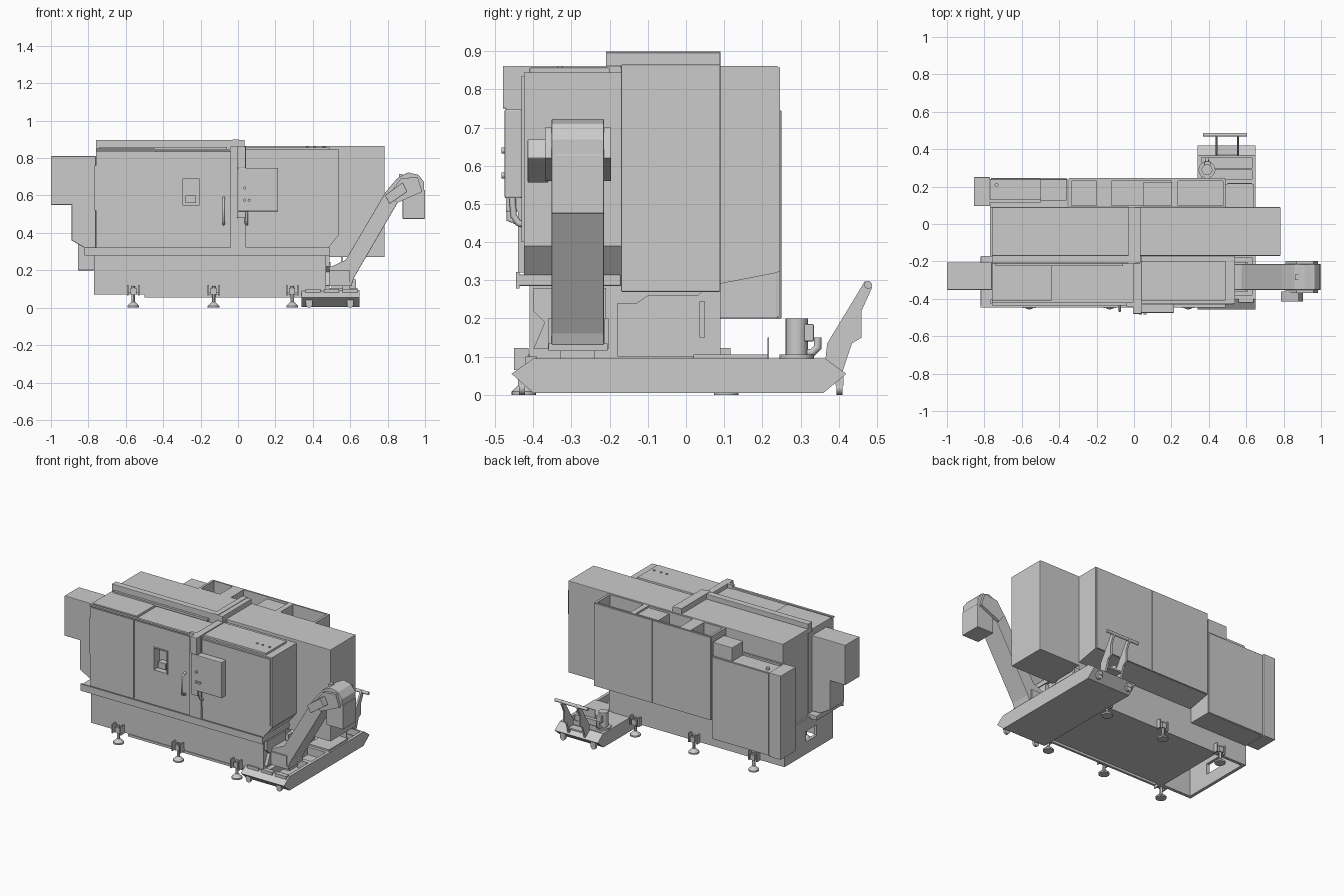
import bpy, bmesh, math
from mathutils import Vector

if "Cube" in bpy.data.objects:
    bpy.data.objects.remove(bpy.data.objects["Cube"])


def finish(name, bm, bevel=0.0):
    bmesh.ops.recalc_face_normals(bm, faces=bm.faces)
    me = bpy.data.meshes.new(name)
    bm.to_mesh(me)
    bm.free()
    ob = bpy.data.objects.new(name, me)
    bpy.context.collection.objects.link(ob)
    if bevel:
        m = ob.modifiers.new("bevel", "BEVEL")
        m.width, m.segments, m.limit_method = bevel, 2, "ANGLE"
    return ob


def box(name, x0, x1, y0, y1, z0, z1, bevel=0.0):
    bm = bmesh.new()
    bmesh.ops.create_cube(bm, size=1)
    for v in bm.verts:
        v.co = ((x0 + x1) / 2 + v.co.x * (x1 - x0), (y0 + y1) / 2 + v.co.y * (y1 - y0),
                (z0 + z1) / 2 + v.co.z * (z1 - z0))
    return finish(name, bm, bevel)


def prism(name, pts, a, b, axis, bevel=0.0):
    """Extrude a profile: axis 'x' takes (y, z) points, axis 'y' takes (x, z) points."""
    bm = bmesh.new()
    co = (lambda p, t: (t, p[0], p[1])) if axis == "x" else (lambda p, t: (p[0], t, p[1]))
    face = bm.faces.new([bm.verts.new(co(p, a)) for p in pts])
    new = bmesh.ops.extrude_face_region(bm, geom=[face])["geom"]
    d = Vector(co((0, 0), b - a))
    bmesh.ops.translate(bm, vec=d, verts=[v for v in new if isinstance(v, bmesh.types.BMVert)])
    return finish(name, bm, bevel)


def rod(name, p, q, r1, r2=None, seg=20):
    p, q = Vector(p), Vector(q)
    bm = bmesh.new()
    bmesh.ops.create_cone(bm, cap_ends=True, segments=seg, radius1=r1,
                          radius2=r1 if r2 is None else r2, depth=(q - p).length)
    rot = (q - p).to_track_quat("Z", "Y")
    for v in bm.verts:
        v.co = rot @ v.co + (p + q) / 2
    ob = finish(name, bm)
    bpy.ops.object.select_all(action="DESELECT")
    bpy.context.view_layer.objects.active = ob
    ob.select_set(True)
    bpy.ops.object.shade_smooth_by_angle()
    return ob


def tube(name, pts, r):
    cu = bpy.data.curves.new(name, "CURVE")
    cu.dimensions, cu.bevel_depth, cu.bevel_resolution, cu.use_fill_caps = "3D", r, 3, True
    sp = cu.splines.new("POLY")
    sp.points.add(len(pts) - 1)
    for s, p in zip(sp.points, pts):
        s.co = (*p, 1)
    ob = bpy.data.objects.new(name, cu)
    bpy.context.collection.objects.link(ob)


def cut(ob, *dims):
    c = box("cutter", *dims)
    m = ob.modifiers.new("cut", "BOOLEAN")
    m.operation, m.object, m.solver = "DIFFERENCE", c, "EXACT"
    bpy.context.view_layer.objects.active = ob
    bpy.ops.object.modifier_apply(modifier=m.name)
    bpy.data.objects.remove(c)


# machine bed with a sump opening and a window in the left end
bed = prism("machine_bed", [(-.41, .07), (.09, .07), (.09, .3), (-.41, .3)], -.77, .47, "x")
cut(bed, -.75, -.55, -.39, .07, .05, .26)
cut(bed, -.8, -.72, -.24, -.13, .15, .22)
prism("bed_right_end", [(-.18, .1), (.09, .1), (.09, .28), (.05, .28), (.03, .26), (-.1, .26),
                        (-.13, .24), (-.18, .24)], .46, .49, "x")
prism("bed_front_end", [(-.4, .12), (-.21, .12), (-.21, .28), (-.4, .28), (-.4, .22), (-.37, .19)],
      .46, .49, "x")
# chip tray ledge
box("tray_ledge", -.82, .49, -.44, -.17, .285, .315, .004)
box("tray_lip", -.82, .49, -.446, -.436, .278, .322)

# front enclosure with chamfered lower right corner
front = prism("front_enclosure", [(-.76, .315), (.48, .315), (.54, .39), (.54, .845), (.04, .845), (.04, .835),
                                  (-.76, .835)], -.425, -.17, "y")
box("front_left_panel", -.758, -.447, -.431, -.42, .325, .83)
door = box("sliding_door", -.443, -.045, -.431, -.42, .325, .83)
box("right_front_panel", .042, .53, -.431, -.42, .4, .835)
box("left_top_cover", -.76, -.44, -.41, -.21, .83, .85, .003)
box("door_top_rail", -.76, 0, -.435, -.42, .838, .848)
box("right_top_cover", .04, .49, -.41, -.2, .84, .857, .003)
for i, x in enumerate((.37, .41, .46)):
    rod(f"top_bolt_{i}", (x, -.33, .85), (x, -.33, .862), .007, seg=12)

# recessed door window, handle and latch strip
win = box("window_frame", -.305, -.2, -.436, -.43, .54, .695)
for part in (front, door, win):
    cut(part, -.298, -.207, -.45, -.38, .548, .688)
box("window_latch", -.28, -.225, -.42, -.37, .56, .6)
tube("door_handle", [(-.077, -.425, .445), (-.077, -.465, .46), (-.077, -.465, .575), (-.077, -.425, .59)], .007)
box("left_latch", -.767, -.758, -.425, -.405, .52, .76)

# middle enclosure with raised front rail and cross strip
box("middle_enclosure", -.76, .783, -.17, .09, .27, .865, .003)
box("roof_front_rail", -.76, .03, -.21, -.168, .835, .897, .003)
box("roof_cross_strip", -.03, .035, -.21, .09, .86, .897, .003)
box("roof_strip_cap", -.03, .005, -.21, .09, .89, .9)
box("roof_gutter", -.74, -.06, -.225, -.205, .845, .86)

# control panel on an overhead arm
box("pendant_arm", -.005, .04, -.478, -.17, .79, .862, .003)
box("pendant_post", -.04, .042, -.44, -.42, .32, .862)
box("pendant_head", -.005, .04, -.48, -.43, .75, .862, .003)
box("pendant_column", -.005, .04, -.472, -.43, .48, .76, .003)
box("control_panel", 0, .215, -.475, -.43, .515, .748, .004)
for i, (x, z) in enumerate(((.035, .64), (.035, .575), (.06, .575))):
    rod(f"panel_knob_{i}", (x, -.47, z), (x, -.484, z), .008, seg=16)
tube("panel_cable", [(.045, -.455, .52), (.045, -.452, .47), (.045, -.44, .45), (.045, -.42, .445)], .009)

# rear main cabinet with roof pockets and two doors
rear = prism("rear_cabinet", [(.085, .29), (.24, .32), (.24, .862), (.085, .862)], -.35, .49, "x")
for x0, x1 in ((-.335, -.2), (-.12, .2), (.235, .475)):
    cut(rear, x0, x1, .1, .23, .76, .9)
box("pocket_divider", .05, .22, .1, .225, .75, .85)
for i, (x0, x1) in enumerate(((-.347, .067), (.072, .487))):
    box(f"rear_door_{i}", x0, x1, .235, .246, .322, .858)

# rear left electrical cabinet
box("electrical_cabinet", -.77, -.355, .085, .24, .2, .74, .003)
box("cabinet_door", -.765, -.36, .235, .245, .205, .735)
box("cabinet_side_unit", -.855, -.77, .095, .25, .2, .745, .003)
box("cabinet_top_box", -.5, -.36, .125, .24, .74, .83, .003)
box("cabinet_top_rail", -.77, -.5, .115, .13, .74, .752)
rod("lifting_stud", (-.735, .21, .74), (-.735, .21, .755), .01)

# left end drive box and housing below it
box("left_drive_box", -1, -.76, -.352, -.205, .55, .81, .003)
prism("left_lower_housing", [(-.89, .36), (-.82, .32), (-.76, .32), (-.76, .56), (-.89, .56)], -.352, -.205, "y", .004)

# levelling feet front and back
for row, (y, s) in enumerate(((-.425, -1), (.105, 1))):
    for i, x in enumerate((-.56, -.13, .29)):
        n = f"{row}_{i}"
        box(f"foot_bracket_{n}", x - .033, x + .033, min(y, y - s * .03), max(y, y - s * .03), .07, .082)
        for e in (-.033, .025):
            box(f"foot_rib_{n}_{e}", x + e, x + e + .008, y - .025, y + .012, .065, .122)
        box(f"foot_block_{n}", x - .016, x + .016, y - .015, y + .015, .07, .105)
        rod(f"foot_screw_{n}", (x, y, .02), (x, y, .115), .009, seg=12)
        rod(f"foot_pad_{n}", (x, y, .008), (x, y, .03), .032, .01)
        rod(f"foot_disc_{n}", (x, y, 0), (x, y, .009), .032)
box("front_skirt_strip", -.5, .35, -.415, -.4, .055, .07)

# coolant tank with pointed ends and open bays
tank = prism("coolant_tank", [(-.457, .055), (-.4, .095), (.365, .095), (.42, .055), (.36, .005), (-.4, .005)],
             .34, .65, "x")
for d in ((.36, .63, .24, .355), (.5, .63, -.15, .0), (.5, .63, -.38, -.18)):
    cut(tank, *d, .045, .12)
box("tank_lid", .49, .64, .02, .215, .094, .106)
box("tank_baffle", .36, .63, .29, .297, .04, .09)
box("tank_screen", .5, .63, .213, .218, .095, .15)
for i, x in enumerate((.38, .6)):
    for j, y in enumerate((-.43, .402)):
        rod(f"caster_{i}_{j}", (x, y - .008, .018), (x, y + .008, .018), .018)
        box(f"caster_fork_{i}_{j}", x - .018, x + .018, y - .01, y + .01, .025, .06)
for i, x in enumerate((.36, .46, .56)):
    box(f"tank_front_cover_{i}", x, x + .08, -.42, -.39, .08, .1)

# cart push handle
arm = [(.365, .09), (.37, .135), (.455, .275), (.468, .297), (.485, .295), (.487, .28), (.46, .22), (.46, .15),
       (.435, .135), (.41, .06)]
for i, x in enumerate((.435, .55)):
    prism(f"handle_arm_{i}", arm, x, x + .012, "x")
box("handle_crossplate", .435, .562, .37, .42, .09, .1)
rod("push_bar", (.37, .477, .288), (.605, .477, .288), .01)

# coolant pump
rod("pump_motor", (.39, .29, .09), (.39, .29, .2), .029)
box("pump_terminal_box", .375, .41, .29, .335, .14, .185, .003)
tube("pump_outlet", [(.39, .3, .11), (.39, .33, .11), (.39, .345, .125), (.39, .345, .15)], .011)
rod("pump_flange", (.39, .29, .093), (.39, .29, .105), .045)
box("drain_hook", .47, .495, .035, .05, .15, .245)

# inclined chip conveyor, head and discharge chute
prism("conveyor_body", [(.45, .13), (.61, .13), (.62, .16), (.87, .59), (.9, .66), (.85, .69), (.79, .62), (.575, .255),
                        (.5, .22), (.45, .22)], -.352, -.215, "y", .003)
prism("conveyor_head", [(.8, .62), (.84, .56), (.88, .59), (.9, .6), (.995, .6), (.995, .67), (.965, .71), (.91, .723),
                        (.855, .695)], -.352, -.215, "y", .003)
for i, y in enumerate((-.37, -.217)):
    prism(f"head_side_plate_{i}", [(.81, .61), (.85, .56), (.985, .62), (.96, .7), (.87, .69)], y, y + .02, "y")
box("discharge_chute", .88, 1, -.352, -.215, .475, .63, .003)
prism("conveyor_gearbox", [(.785, .6), (.81, .555), (.905, .62), (.88, .67)], -.415, -.36, "y", .003)
box("head_knob", .86, .88, -.3, -.27, .69, .715)
for i, y in enumerate((-.362, -.213)):
    box(f"conveyor_foot_{i}", .48, .6, y, y + .01, .12, .2)
box("conveyor_base", .47, .61, -.36, -.205, .115, .135)
box("conveyor_stand", .56, .6, -.33, -.24, .09, .13)
